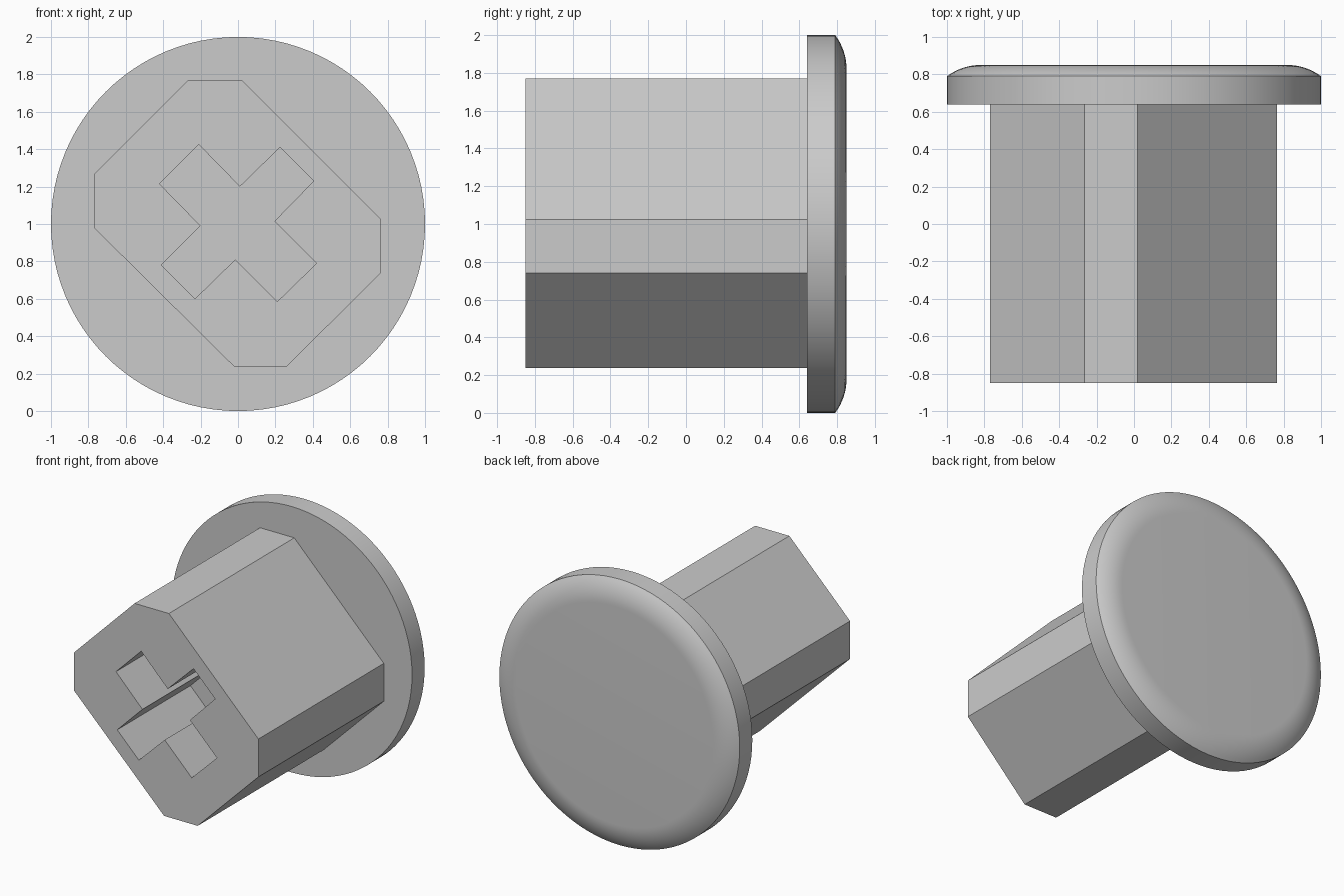
import bpy, bmesh, math

cube = bpy.data.objects.get("Cube")
if cube:
    bpy.data.objects.remove(cube, do_unlink=True)

gray = bpy.data.materials.new("plain gray")
gray.use_nodes = True
gray.diffuse_color = (0.6, 0.6, 0.6, 1)
gray.node_tree.nodes["Principled BSDF"].inputs["Base Color"].default_value = (0.6, 0.6, 0.6, 1)

FRONT, SLOT_END, CAP_BACK, CAP_EDGE, CAP_FRONT = -0.85, 0.02, 0.64, 0.79, 0.85


def finish(name, bm):
    bmesh.ops.recalc_face_normals(bm, faces=bm.faces)
    mesh = bpy.data.meshes.new(name)
    bm.to_mesh(mesh)
    bm.free()
    mesh.materials.append(gray)
    obj = bpy.data.objects.new(name, mesh)
    bpy.context.collection.objects.link(obj)
    return obj


def prism(name, outline, y0, y1):
    """Extrude an x-z outline along y."""
    bm = bmesh.new()
    face = bm.faces.new([bm.verts.new((x, y0, z)) for x, z in outline])
    new = bmesh.ops.extrude_face_region(bm, geom=[face])["geom"]
    bmesh.ops.translate(bm, vec=(0, y1 - y0, 0),
                        verts=[v for v in new if isinstance(v, bmesh.types.BMVert)])
    return finish(name, bm)


# Eight-sided stem, running slightly into the cap
stem = prism("stem", [(-0.265, 1.77), (0.02, 1.77), (0.765, 1.025), (0.765, 0.74),
                      (0.26, 0.237), (-0.02, 0.237), (-0.77, 0.98), (-0.77, 1.265)],
             FRONT, CAP_BACK + 0.03)

# Cross-shaped socket cut into the front of the stem
cross = [(-0.42, 1.215), (-0.21, 1.425), (0.01, 1.2), (0.225, 1.41),
         (0.405, 1.23), (0.195, 1.015), (0.42, 0.79), (0.21, 0.585),
         (-0.015, 0.81), (-0.23, 0.6), (-0.41, 0.78), (-0.2, 0.99)]
cutter = prism("socket_cutter", cross, FRONT - 0.1, SLOT_END)
cutter.hide_render = True
cutter.hide_set(True)
cut = stem.modifiers.new("socket", 'BOOLEAN')
cut.operation = 'DIFFERENCE'
cut.solver = 'EXACT'
cut.object = cutter
bpy.context.view_layer.update()
evaluated = stem.evaluated_get(bpy.context.evaluated_depsgraph_get())
stem.data = bpy.data.meshes.new_from_object(evaluated)
stem.modifiers.clear()
bpy.data.objects.remove(cutter, do_unlink=True)

# Round cap: straight rim, then an arc that runs tangent into the flat end
inset, rise = 0.18, CAP_FRONT - CAP_EDGE
radius = (inset ** 2 + rise ** 2) / (2 * rise)
sweep = math.asin(inset / radius)
profile = [(1, CAP_BACK)]
for i in range(9):
    a = sweep * (1 - i / 8)
    profile.append((1 - inset + radius * math.sin(a),
                    CAP_FRONT - radius * (1 - math.cos(a))))

bm = bmesh.new()
SIDES = 96
rings = []
for r, y in profile:
    rings.append([bm.verts.new((r * math.cos(math.tau * i / SIDES), y,
                                1 + r * math.sin(math.tau * i / SIDES)))
                  for i in range(SIDES)])
for a, b in zip(rings, rings[1:]):
    for i in range(SIDES):
        j = (i + 1) % SIDES
        bm.faces.new((a[i], a[j], b[j], b[i]))
bm.faces.new(rings[0])
bm.faces.new(rings[-1])
cap = finish("cap", bm)

bpy.ops.object.select_all(action='DESELECT')
cap.select_set(True)
bpy.context.view_layer.objects.active = cap
bpy.ops.object.shade_smooth_by_angle(angle=math.radians(25))
